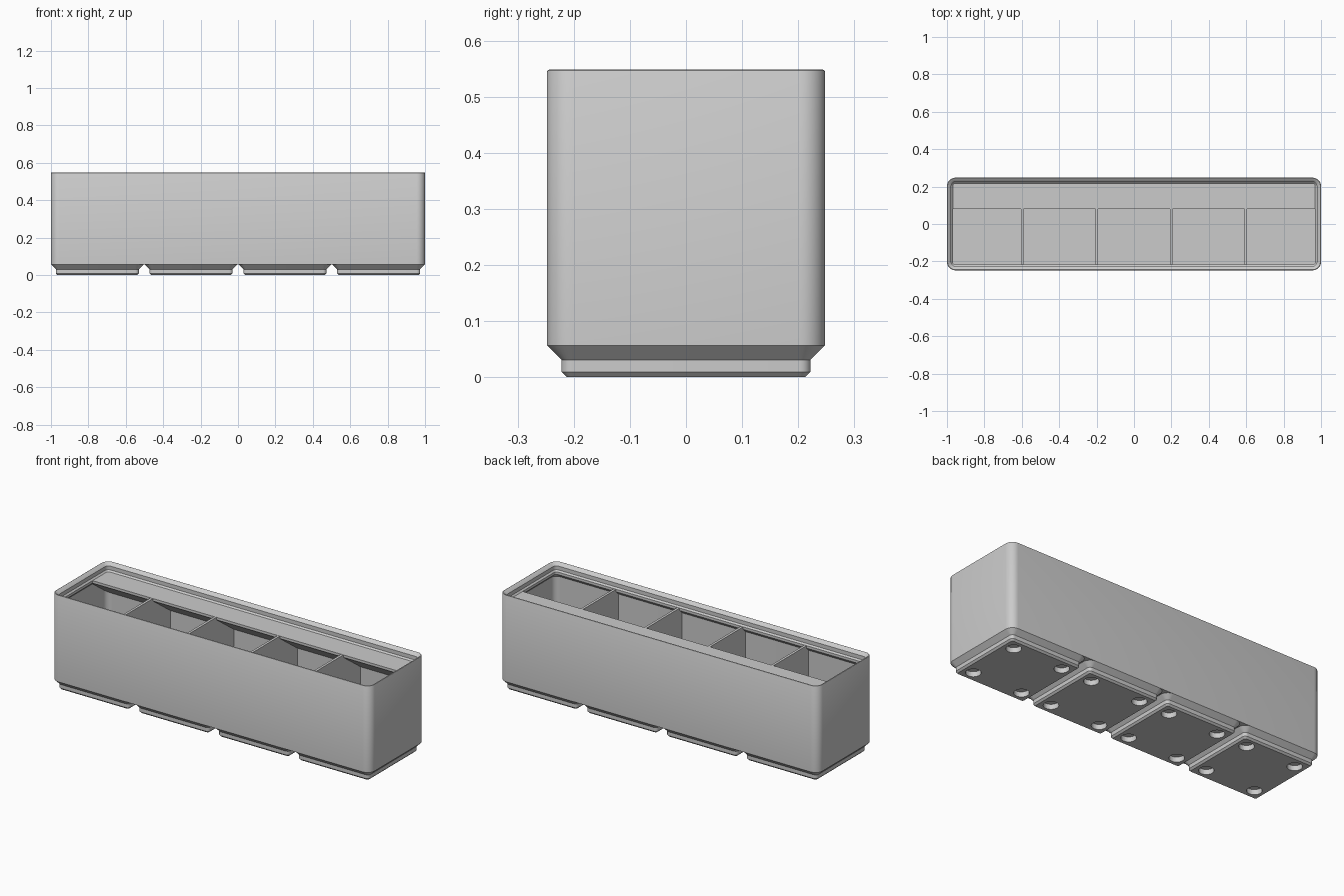
import bpy, bmesh, math

if "Cube" in bpy.data.objects:
    bpy.data.objects.remove(bpy.data.objects["Cube"])

S = 2 / 167.5                  # millimetres to scene units
HX, HY, R = 83.75, 20.75, 3.75  # half sizes and corner radius of the bin
PITCH = 42
WALL, DIVIDER, FLOOR, TOP = 0.95, 1.2, 7, 42

grey = bpy.data.materials.new("light_grey")
grey.use_nodes = True
colour = (0.6, 0.6, 0.6, 1)
grey.diffuse_color = colour
grey.node_tree.nodes["Principled BSDF"].inputs["Base Color"].default_value = colour


def finish(bm, name, smooth=True):
    """Turn a millimetre bmesh into a scaled, shaded object."""
    bmesh.ops.scale(bm, vec=(S, S, S), verts=bm.verts)
    bmesh.ops.recalc_face_normals(bm, faces=bm.faces)
    mesh = bpy.data.meshes.new(name)
    bm.to_mesh(mesh)
    bm.free()
    mesh.materials.append(grey)
    obj = bpy.data.objects.new(name, mesh)
    bpy.context.collection.objects.link(obj)
    if smooth:
        bpy.ops.object.select_all(action="DESELECT")
        obj.select_set(True)
        bpy.context.view_layer.objects.active = obj
        bpy.ops.object.shade_smooth_by_angle(angle=math.radians(30))
    return obj


def rounded_loft(profile, hx, hy, steps=8):
    """Skin rounded rectangles; profile holds (inset, height) pairs."""
    bm = bmesh.new()
    rings = []
    for inset, z in profile:
        r = R - inset
        ring = []
        for k, (sx, sy) in enumerate([(1, 1), (-1, 1), (-1, -1), (1, -1)]):
            for i in range(steps + 1):
                a = math.pi / 2 * (k + i / steps)
                ring.append(bm.verts.new((sx * (hx - R) + r * math.cos(a),
                                          sy * (hy - R) + r * math.sin(a), z)))
        rings.append(ring)
    for lower, upper in zip(rings, rings[1:]):
        for i in range(len(lower)):
            j = (i + 1) % len(lower)
            bm.faces.new((lower[i], lower[j], upper[j], upper[i]))
    bm.faces.new(rings[0])
    bm.faces.new(rings[-1])
    return bm


# Shell: outer wall, stacking lip, lip support, inner wall and floor
shell_profile = [
    (0, 4.75), (0, 45.6), (0.1, 45.8), (0.3, 45.9), (0.6, 45.8),
    (1.9, 44.5), (1.9, 42.7), (2.6, TOP), (2.6, 40.8),
    (WALL, 39.15), (WALL, FLOOR),
]
finish(rounded_loft(shell_profile, HX, HY), "bin_shell")

# Dividers between the five compartments
COUNT = 5
inner = 2 * (HX - WALL)
step = (inner + DIVIDER) / COUNT
for n in range(1, COUNT):
    bm = bmesh.new()
    bmesh.ops.create_cube(bm, size=1)
    height = TOP - 0.05 - FLOOR + 0.5
    bmesh.ops.scale(bm, vec=(DIVIDER, 2 * HY - 1, height), verts=bm.verts)
    bmesh.ops.translate(bm, vec=((n - COUNT / 2) * step, 0, FLOOR - 0.5 + height / 2),
                        verts=bm.verts)
    finish(bm, f"divider_{n}", smooth=False)

# Label shelf along the back wall, with a sloped underside
front, back = 6.7, HY - 0.45
drop = (back - front) * math.tan(math.radians(36))
bm = bmesh.new()
end = HX - 0.45
section = [(front, TOP), (back, TOP), (back, TOP - 1.2 - drop), (front, TOP - 1.2)]
face = bm.faces.new([bm.verts.new((-end, y, z)) for y, z in section])
side = bmesh.ops.extrude_face_region(bm, geom=[face])["geom"]
bmesh.ops.translate(bm, vec=(2 * end, 0, 0),
                    verts=[v for v in side if isinstance(v, bmesh.types.BMVert)])
corners = [e for e in bm.edges
           if all(abs(v.co.y - back) < 0.01 for v in e.verts)
           and abs(e.verts[0].co.x - e.verts[1].co.x) < 0.01]
bmesh.ops.bevel(bm, geom=corners, offset=3.3, segments=6, profile=0.5, affect="EDGES")
finish(bm, "label_shelf", smooth=False)

# Cutter for the four round magnet holes under a foot
bm = bmesh.new()
for sx in (-1, 1):
    for sy in (-1, 1):
        made = bmesh.ops.create_cone(bm, cap_ends=True, segments=32,
                                     radius1=3.25, radius2=3.25, depth=4.8)
        bmesh.ops.translate(bm, vec=(sx * 13 - 1.5 * PITCH, sy * 13, 0),
                            verts=made["verts"])
holes = finish(bm, "magnet_hole_cutter", smooth=False)
holes.hide_render = True
holes.hide_viewport = True
holes.display_type = "WIRE"

# Stepped feet, repeated along the length
foot_profile = [(2.95, 0), (2.15, 0.8), (2.15, 2.6), (0, 4.75)]
bm = rounded_loft(foot_profile, HY, HY)
bmesh.ops.translate(bm, vec=(-1.5 * PITCH, 0, 0), verts=bm.verts)
feet = finish(bm, "feet")
cut = feet.modifiers.new("magnet_holes", "BOOLEAN")
cut.operation = "DIFFERENCE"
cut.solver = "EXACT"
cut.object = holes
row = feet.modifiers.new("row", "ARRAY")
row.count = 4
row.use_relative_offset = False
row.use_constant_offset = True
row.constant_offset_displace = (PITCH * S, 0, 0)
